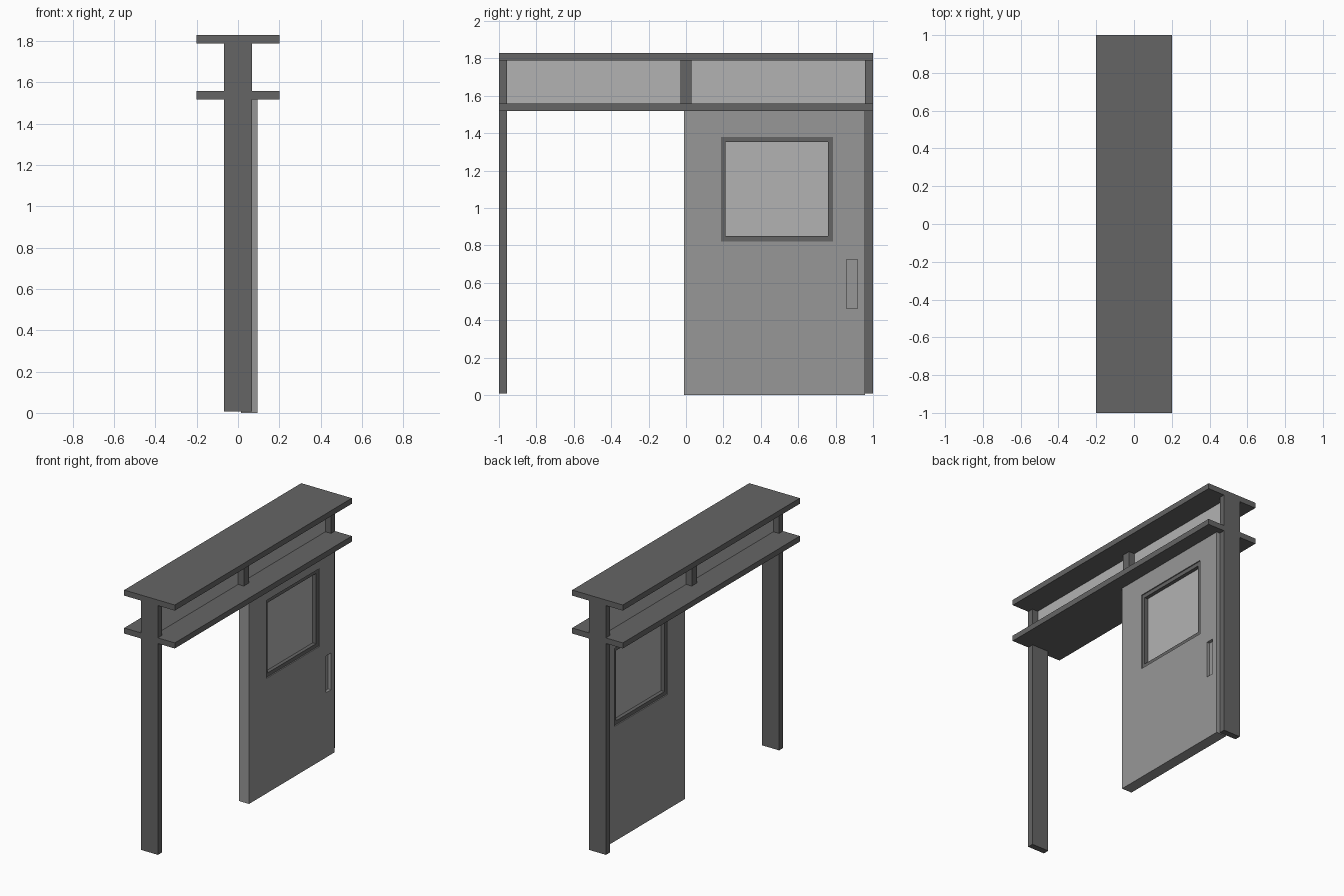
import bpy, bmesh

if "Cube" in bpy.data.objects:
    bpy.data.objects.remove(bpy.data.objects["Cube"])


def grey(name, v):
    m = bpy.data.materials.new(name)
    m.diffuse_color = (v, v, v, 1)
    m.use_nodes = True
    m.node_tree.nodes["Principled BSDF"].inputs["Base Color"].default_value = m.diffuse_color
    return m


DARK, MID, LIGHT = grey("dark_frame", 0.13), grey("door_grey", 0.31), grey("pane_grey", 0.45)


def box(name, x, y, z, mat=None):
    """Box from (min, max) ranges on each axis."""
    bm = bmesh.new()
    bmesh.ops.create_cube(bm, size=1)
    for v in bm.verts:
        v.co = [r[0] if c < 0 else r[1] for c, r in zip(v.co, (x, y, z))]
    me = bpy.data.meshes.new(name)
    bm.to_mesh(me)
    bm.free()
    ob = bpy.data.objects.new(name, me)
    bpy.context.collection.objects.link(ob)
    if mat:
        me.materials.append(mat)
    return ob


def cut(target, x, y, z):
    """Subtract a box from the target and discard the cutter."""
    cutter = box("cutter", x, y, z)
    cutter.hide_render = True
    mod = target.modifiers.new("cut", 'BOOLEAN')
    mod.operation, mod.solver, mod.object = 'DIFFERENCE', 'EXACT', cutter
    bpy.context.view_layer.objects.active = target
    bpy.ops.object.modifier_apply(modifier=mod.name)
    bpy.data.objects.remove(cutter)


P = 0.067      # half depth of the posts
IN = 0.956     # inner face of the posts

# Two wide horizontal boards
box("top_board", (-0.2, 0.2), (-1, 1), (1.789, 1.829), DARK)
box("lower_board", (-0.2, 0.2), (-1, 1), (1.518, 1.558), DARK)

# Side posts and transom panes, with the short mullion between
for side, (a, b), (c, d) in (("left", (-1, -IN), (-IN, -0.03)), ("right", (IN, 1), (0.03, IN))):
    box(side + "_post", (-P, P), (a, b), (0.007, 1.789), DARK)
    box(side + "_transom_pane", (-0.022, 0.022), (c, d), (1.558, 1.789), LIGHT)
box("transom_mullion", (-P, P), (-0.03, 0.03), (1.558, 1.789), DARK)

# Sliding door leaf with window opening and recessed pulls on both faces
X0, X1 = 0.014, 0.094
XC = (X0 + X1) / 2
WY, WZ = (0.187, 0.785), (0.822, 1.379)
door = box("door_leaf", (X0, X1), (-0.01, IN), (0, 1.518), MID)
cut(door, (X0 - 0.1, X1 + 0.1), WY, WZ)
for x in ((X1 - 0.022, X1 + 0.1), (X0 - 0.1, X0 + 0.022)):
    cut(door, x, (0.857, 0.916), (0.463, 0.726))

# Window frame set slightly back in the opening, and its pane
IY, IZ = (0.212, 0.758), (0.85, 1.352)
frame = box("window_frame", (X0 + 0.008, X1 - 0.008), WY, WZ, DARK)
cut(frame, (X0 - 0.1, X1 + 0.1), IY, IZ)
box("window_pane", (XC - 0.006, XC + 0.006), IY, IZ, LIGHT)
